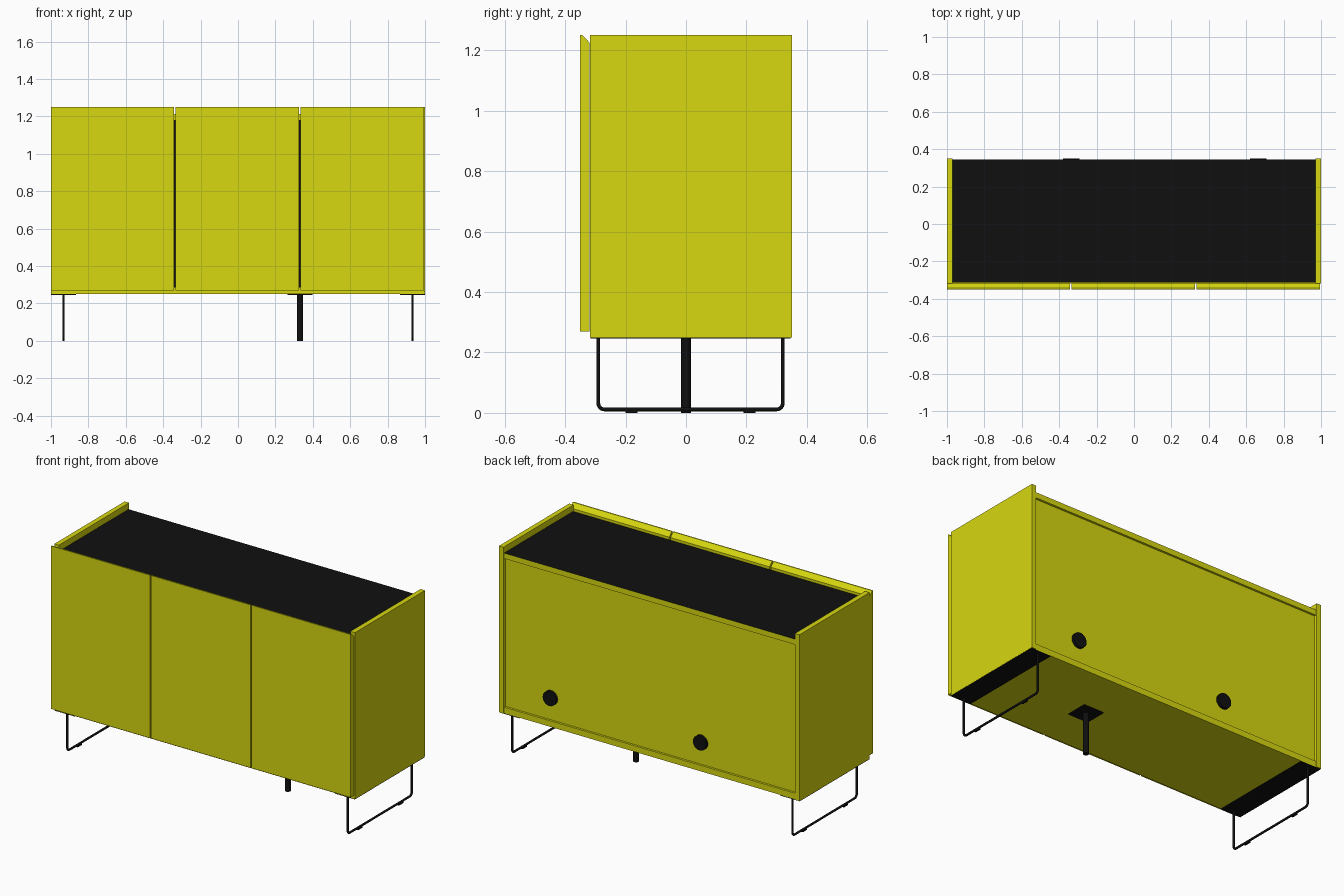
import bpy, bmesh, math
from mathutils import Matrix

if "Cube" in bpy.data.objects:
    bpy.data.objects.remove(bpy.data.objects["Cube"])


def material(name, rgb):
    m = bpy.data.materials.new(name)
    m.diffuse_color = (*rgb, 1)
    m.use_nodes = True
    m.node_tree.nodes["Principled BSDF"].inputs["Base Color"].default_value = m.diffuse_color
    return m


YELLOW = material("mustard yellow", (0.68, 0.68, 0.005))
BLACK = material("black", (0.005, 0.005, 0.005))


def finish(name, bm, *mats):
    bmesh.ops.recalc_face_normals(bm, faces=bm.faces[:])
    me = bpy.data.meshes.new(name)
    bm.to_mesh(me)
    bm.free()
    for m in mats:
        me.materials.append(m)
    ob = bpy.data.objects.new(name, me)
    bpy.context.collection.objects.link(ob)
    return ob


def smooth(ob):
    bpy.ops.object.select_all(action='DESELECT')
    ob.select_set(True)
    bpy.context.view_layer.objects.active = ob
    bpy.ops.object.shade_smooth_by_angle(angle=math.radians(40))


def box(name, x, y, z, *mats):
    bm = bmesh.new()
    c = [(a + b) / 2 for a, b in (x, y, z)]
    s = [b - a for a, b in (x, y, z)]
    bmesh.ops.create_cube(bm, size=1, matrix=Matrix.Translation(c) @ Matrix.Diagonal((*s, 1)))
    if len(mats) > 1:  # second colour on the upward face
        bm.normal_update()
        for f in bm.faces:
            f.material_index = int(f.normal.z > 0.5)
    return finish(name, bm, *mats)


def cylinder(name, centre, radius, depth, mat, axis='Z'):
    bm = bmesh.new()
    rot = Matrix.Rotation(math.pi / 2, 4, 'X') if axis == 'Y' else Matrix()
    bmesh.ops.create_cone(bm, cap_ends=True, segments=32, radius1=radius, radius2=radius,
                          depth=depth, matrix=Matrix.Translation(centre) @ rot)
    ob = finish(name, bm, mat)
    smooth(ob)
    return ob


def door(name, x0, x1):
    # profile with a bevelled finger grip along the top rear edge
    profile = [(-0.35, 0.27), (-0.319, 0.27), (-0.319, 1.225), (-0.343, 1.25), (-0.35, 1.25)]
    bm = bmesh.new()
    face = bm.faces.new([bm.verts.new((x0, y, z)) for y, z in profile])
    ext = bmesh.ops.extrude_face_region(bm, geom=[face])
    verts = [v for v in ext['geom'] if isinstance(v, bmesh.types.BMVert)]
    bmesh.ops.translate(bm, verts=verts, vec=(x1 - x0, 0, 0))
    return finish(name, bm, YELLOW)


def sled_leg(name, x):
    # bent rod: down, along the floor, and up again
    y0, y1, zb, r = -0.29, 0.32, 0.0115, 0.02
    pts = [(y0, 0.249)]
    for cy, start in ((y0 + r, math.pi), (y1 - r, 1.5 * math.pi)):
        for i in range(7):
            a = start + i * math.pi / 12
            pts.append((cy + r * math.cos(a), zb + r + r * math.sin(a)))
    pts.append((y1, 0.249))
    cu = bpy.data.curves.new(name, 'CURVE')
    cu.dimensions = '3D'
    cu.bevel_depth = 0.0065
    cu.bevel_resolution = 3
    sp = cu.splines.new('POLY')
    sp.points.add(len(pts) - 1)
    for p, (y, z) in zip(sp.points, pts):
        p.co = (x, y, z, 1)
    cu.materials.append(BLACK)
    ob = bpy.data.objects.new(name, cu)
    bpy.context.collection.objects.link(ob)
    bpy.ops.object.select_all(action='DESELECT')
    ob.select_set(True)
    bpy.context.view_layer.objects.active = ob
    bpy.ops.object.convert(target='MESH')


# Carcass
for side, s in (("left", -1), ("right", 1)):
    box(side + "_side_panel", sorted((s * 0.97, s)), (-0.317, 0.35), (0.25, 1.25), YELLOW)
box("top_panel", (-0.97, 0.97), (-0.312, 0.345), (1.18, 1.213), YELLOW, BLACK)
box("bottom_panel", (-0.97, 0.97), (-0.317, 0.345), (0.25, 0.286), YELLOW)
box("back_panel", (-0.97, 0.97), (0.315, 0.332), (0.286, 1.18), YELLOW)
for i, x in enumerate((-0.337, 0.331)):
    box(f"divider_{i + 1}", (x - 0.015, x + 0.015), (-0.31, 0.315), (0.286, 1.18), BLACK)

# Doors
for name, x0, x1 in (("left", -0.999, -0.341), ("middle", -0.333, 0.327), ("right", 0.335, 0.994)):
    door(name + "_door", x0, x1)

# Cable grommets on the back
for i, x in enumerate((-0.335, 0.665)):
    cylinder(f"cable_grommet_{i + 1}", (x, 0.34, 0.42), 0.044, 0.02, BLACK, 'Y')

# End legs with mounting plates and floor pads
for side, s in (("left", -1), ("right", 1)):
    box(side + "_leg_plate", sorted((s * 0.867, s * 0.999)), (-0.316, 0.345), (0.246, 0.25), BLACK)
    sled_leg(side + "_leg", s * 0.933)
    for where, y in (("front", -0.18), ("rear", 0.21)):
        cylinder(f"{side}_{where}_pad", (s * 0.933, y, 0.004), 0.0065, 0.008, BLACK)
        box(f"{side}_{where}_glide", (s * 0.933 - 0.0065, s * 0.933 + 0.0065),
            (y - 0.02, y + 0.02), (0, 0.008), BLACK)

# Centre support leg
box("centre_leg_plate", (0.265, 0.399), (-0.066, 0.066), (0.246, 0.25), BLACK)
cylinder("centre_leg", (0.332, 0, 0.124), 0.016, 0.248, BLACK)
